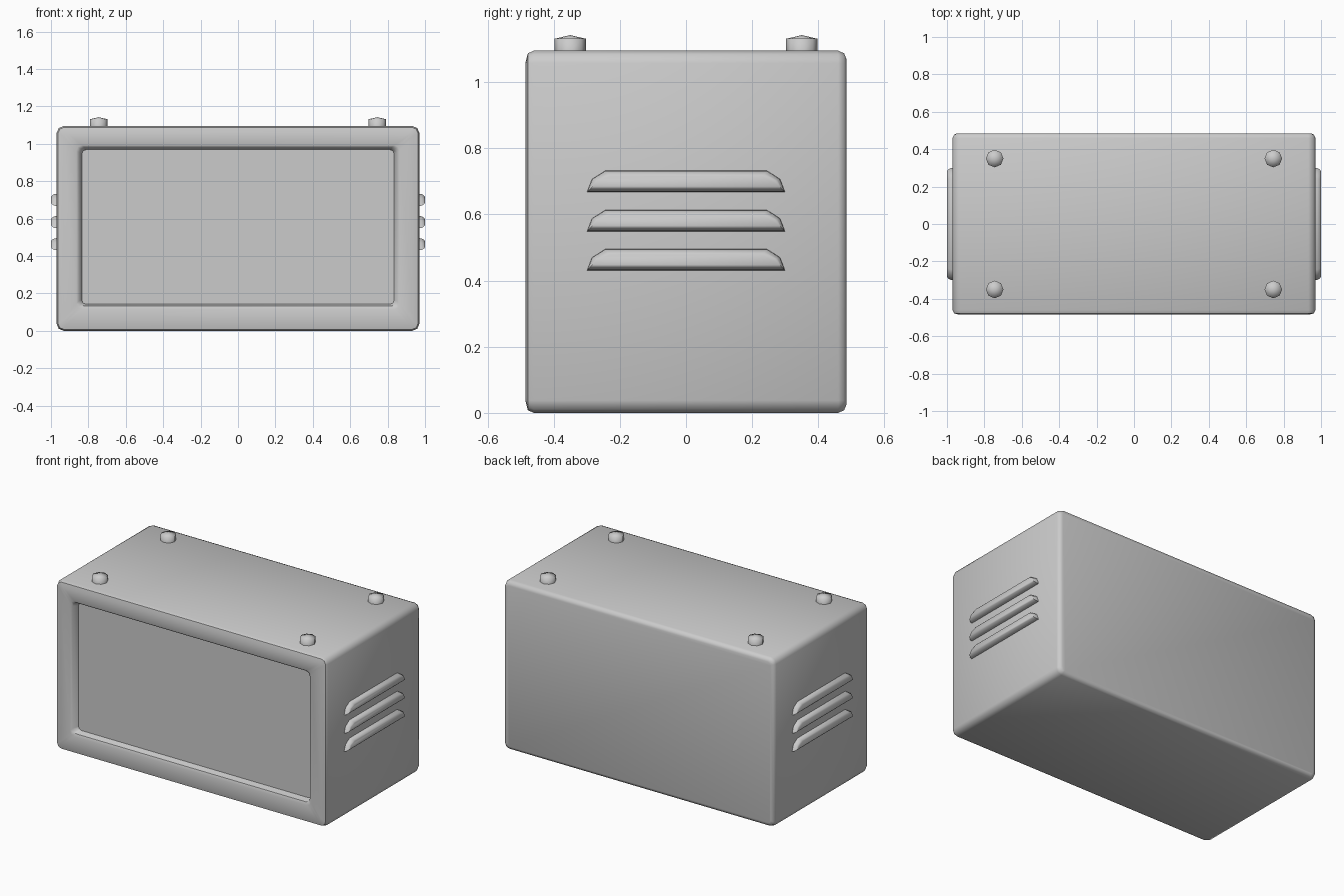
import bpy, bmesh, math

if "Cube" in bpy.data.objects:
    bpy.data.objects.remove(bpy.data.objects["Cube"])

grey = bpy.data.materials.new("plain_grey")
grey.diffuse_color = (0.6, 0.6, 0.6, 1)
grey.use_nodes = True
grey.node_tree.nodes["Principled BSDF"].inputs["Base Color"].default_value = grey.diffuse_color


def finish(name, bm, angle):
    bmesh.ops.recalc_face_normals(bm, faces=bm.faces[:])
    me = bpy.data.meshes.new(name)
    bm.to_mesh(me)
    bm.free()
    ob = bpy.data.objects.new(name, me)
    bpy.context.collection.objects.link(ob)
    me.materials.append(grey)
    bpy.ops.object.select_all(action='DESELECT')
    ob.select_set(True)
    bpy.context.view_layer.objects.active = ob
    bpy.ops.object.shade_smooth_by_angle(angle=math.radians(angle))
    return ob


def loft(name, rings, angle):
    """Skin a stack of equal-length rings and cap both ends."""
    bm = bmesh.new()
    rows = [[bm.verts.new(p) for p in ring] for ring in rings]
    for a, b in zip(rows, rows[1:]):
        for i in range(len(a)):
            j = (i + 1) % len(a)
            bm.faces.new((a[i], a[j], b[j], b[i]))
    bm.faces.new(rows[0])
    bm.faces.new(rows[-1])
    return finish(name, bm, angle)


def rounded_rect(hx, z0, z1, r, y, steps=2):
    pts = []
    for cx, cz, start in ((hx - r, z1 - r, 0), (r - hx, z1 - r, 90),
                          (r - hx, z0 + r, 180), (hx - r, z0 + r, 270)):
        for k in range(steps + 1):
            a = math.radians(start + 90 * k / steps)
            pts.append((cx + r * math.cos(a), y, cz + r * math.sin(a)))
    return pts


# Cabinet: rounded shell from back to front, then the recessed front panel
loft("cabinet", [
    rounded_rect(0.945, 0.025, 1.07, 0.02, 0.485),
    rounded_rect(0.962, 0.008, 1.087, 0.03, 0.478),
    rounded_rect(0.97, 0.0, 1.095, 0.038, 0.46),
    rounded_rect(0.97, 0.0, 1.095, 0.038, -0.46),
    rounded_rect(0.962, 0.008, 1.087, 0.03, -0.478),
    rounded_rect(0.935, 0.035, 1.06, 0.02, -0.485),
    rounded_rect(0.865, 0.115, 0.992, 0.03, -0.485),
    rounded_rect(0.85, 0.132, 0.982, 0.028, -0.478),
    rounded_rect(0.835, 0.142, 0.968, 0.022, -0.44),
], 50)

# Side louvers: hooded ridges, three on each side
HOOD = [(-0.30, 0), (-0.285, 0.04), (-0.245, 0.066),
        (0.245, 0.066), (0.285, 0.04), (0.30, 0)]


def hood_ring(side, x, z, inset, lift):
    return [(side * x, y * (1 - inset / 0.3), z + lift + h * (1 - (lift + inset) / 0.066))
            for y, h in HOOD]


for side, label in ((1, "right"), (-1, "left")):
    for n, z in enumerate((0.43, 0.548, 0.667)):
        loft(f"{label}_louver_{n + 1}", [
            hood_ring(side, 0.96, z, 0, 0),
            hood_ring(side, 0.982, z, 0.002, 0.002),
            hood_ring(side, 0.995, z, 0.010, 0.010),
            hood_ring(side, 1.0, z, 0.018, 0.018),
        ], 50)

# Knobs: low eight-sided studs with a shallow pointed cap
for x in (-0.745, 0.745):
    for y in (-0.35, 0.35):
        bm = bmesh.new()
        ring = [(0.047 * math.cos(i * math.pi / 4), 0.047 * math.sin(i * math.pi / 4))
                for i in range(8)]
        low = [bm.verts.new((x + u, y + v, 1.085)) for u, v in ring]
        top = [bm.verts.new((x + u, y + v, 1.131)) for u, v in ring]
        tip = bm.verts.new((x, y, 1.142))
        bm.faces.new(low)
        for i in range(8):
            j = (i + 1) % 8
            bm.faces.new((low[i], low[j], top[j], top[i]))
            bm.faces.new((top[i], top[j], tip))
        finish("top_stud", bm, 80)
